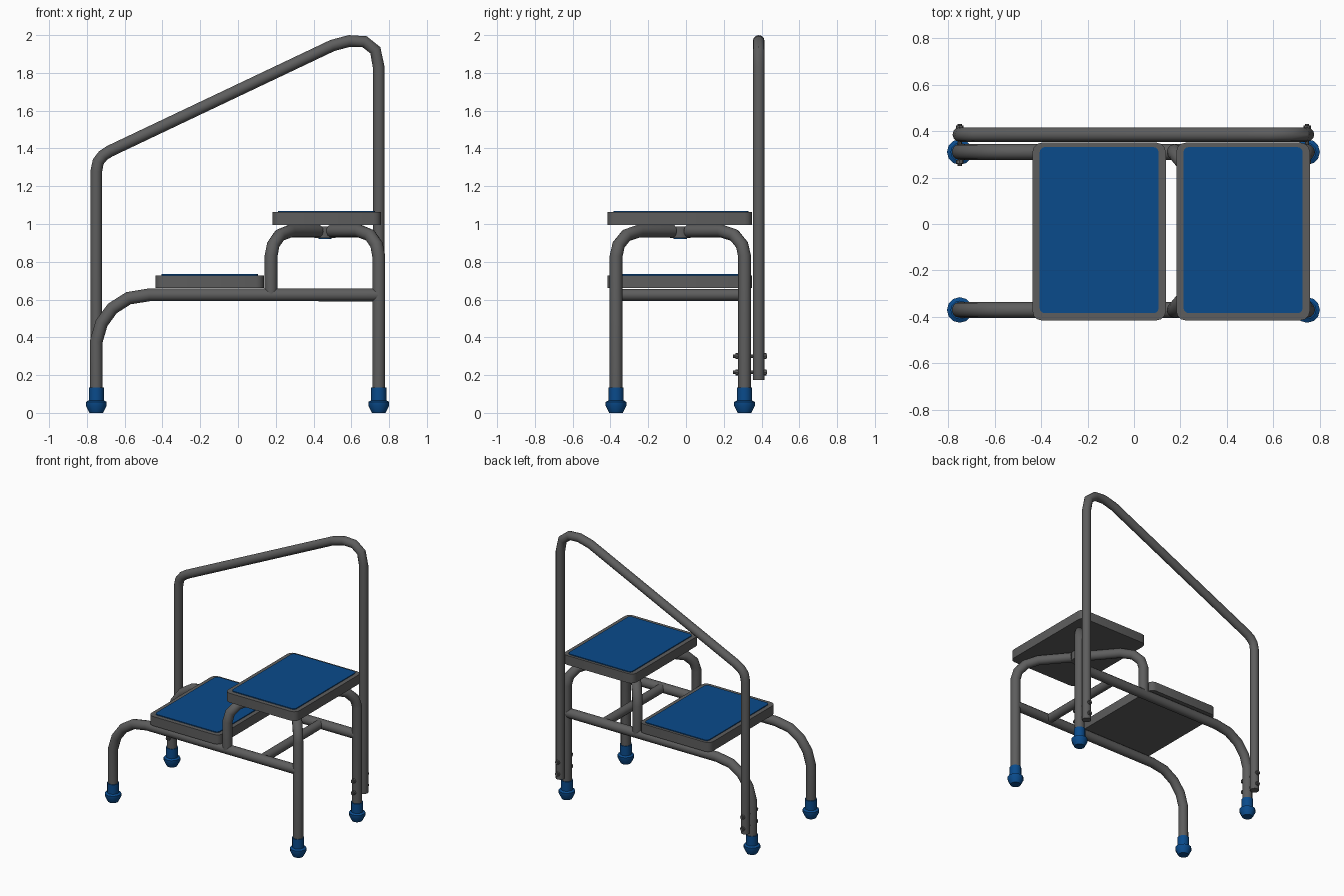
import bpy, bmesh, math
from mathutils import Vector, Matrix

cube = bpy.data.objects.get("Cube")
if cube:
    bpy.data.objects.remove(cube, do_unlink=True)


def material(name, rgb):
    m = bpy.data.materials.new(name)
    m.use_nodes = True
    m.diffuse_color = (*rgb, 1)
    m.node_tree.nodes["Principled BSDF"].inputs["Base Color"].default_value = (*rgb, 1)
    return m


GREY = material("grey_steel", (0.11, 0.11, 0.11))
BLUE = material("blue_rubber", (0.003, 0.07, 0.26))


def add_object(name, mesh, mat, smooth=True):
    mesh.materials.clear()
    mesh.materials.append(mat)
    obj = bpy.data.objects.new(name, mesh)
    bpy.context.collection.objects.link(obj)
    if smooth:
        bpy.ops.object.select_all(action='DESELECT')
        obj.select_set(True)
        bpy.context.view_layer.objects.active = obj
        bpy.ops.object.shade_smooth_by_angle(angle=math.radians(35))
    return obj


def from_bmesh(name, bm, mat, smooth=True):
    bmesh.ops.recalc_face_normals(bm, faces=bm.faces)
    mesh = bpy.data.meshes.new(name)
    bm.to_mesh(mesh)
    bm.free()
    return add_object(name, mesh, mat, smooth)


def tube(name, points, radius):
    """Round tube swept along a polyline."""
    curve = bpy.data.curves.new(name + "_path", 'CURVE')
    curve.dimensions = '3D'
    curve.bevel_depth = radius
    curve.bevel_resolution = 4
    curve.use_fill_caps = True
    spline = curve.splines.new('POLY')
    spline.points.add(len(points) - 1)
    for p, co in zip(spline.points, points):
        p.co = (*co, 1)
    path = bpy.data.objects.new(name + "_path", curve)
    mesh = bpy.data.meshes.new_from_object(path)
    bpy.data.objects.remove(path)
    bpy.data.curves.remove(curve)
    return add_object(name, mesh, GREY)


def cylinder(name, centre, radius, depth, mat, axis='Z', sides=12):
    bm = bmesh.new()
    bmesh.ops.create_cone(bm, cap_ends=True, segments=sides,
                          radius1=radius, radius2=radius, depth=depth)
    if axis == 'Y':
        bmesh.ops.rotate(bm, matrix=Matrix.Rotation(math.pi / 2, 3, 'X'), verts=bm.verts)
    bmesh.ops.translate(bm, vec=centre, verts=bm.verts)
    return from_bmesh(name, bm, mat)


def rounded_slab(name, x0, x1, y0, y1, z0, z1, corner, mat):
    """Flat slab with rounded vertical corners."""
    bm = bmesh.new()
    bmesh.ops.create_cube(bm, size=1)
    bmesh.ops.scale(bm, vec=(x1 - x0, y1 - y0, z1 - z0), verts=bm.verts)
    bmesh.ops.translate(bm, vec=((x0 + x1) / 2, (y0 + y1) / 2, (z0 + z1) / 2), verts=bm.verts)
    upright = [e for e in bm.edges if abs(e.verts[0].co.z - e.verts[1].co.z) > 1e-4]
    bmesh.ops.bevel(bm, geom=upright, offset=corner, segments=3, profile=0.5, affect='EDGES')
    return from_bmesh(name, bm, mat)


def foot(name, x, y):
    """Flared rubber tip, turned from a profile."""
    profile = [(0, 0), (.036, 0), (.055, .038), (.055, .058), (.04, .066), (.04, .135), (0, .135)]
    bm = bmesh.new()
    verts = [bm.verts.new((r, 0, z)) for r, z in profile]
    edges = [bm.edges.new(pair) for pair in zip(verts, verts[1:])]
    bmesh.ops.spin(bm, geom=verts + edges, cent=(0, 0, 0), axis=(0, 0, 1),
                   angle=math.tau, steps=12)
    bmesh.ops.remove_doubles(bm, verts=bm.verts, dist=1e-4)
    bmesh.ops.translate(bm, vec=(x, y, 0), verts=bm.verts)
    return from_bmesh(name, bm, BLUE)


X_LOW, X_HIGH, X_POST = -.75, .745, .175
Y_FRONT, Y_BACK, Y_RAIL = -.37, .31, .385
Z_FRAME, Z_ARCH, R = .625, .963, .034
SIDES = {"front": Y_FRONT, "back": Y_BACK}
hub = Vector(((X_POST + X_HIGH) / 2, (Y_FRONT + Y_BACK) / 2, Z_ARCH))

# Side frames, arch arms and feet
bend = [(X_LOW, .1), (X_LOW, .38), (-.722, .475), (-.665, .553),
        (-.58, .607), (-.47, Z_FRAME), (X_HIGH, Z_FRAME)]
arch = [(0, .83), (.02, .89), (.08, .94), (.18, Z_ARCH), (.44, Z_ARCH)]
for side, y in SIDES.items():
    tube(side + "_side_frame", [(x, y, z) for x, z in bend], R)
    for part, x, base in (("leg_arm", X_HIGH, .1), ("post_arm", X_POST, Z_FRAME)):
        run = 2 * (hub - Vector((x, y, Z_ARCH)))
        path = [(x, y, base)] + [(x + run.x * t, y + run.y * t, z) for t, z in arch]
        tube(side + "_" + part, path, R)
    foot(side + "_low_foot", X_LOW, y)
    foot(side + "_high_foot", X_HIGH, y)

# Hub where the arms meet
cylinder("arm_hub", (hub.x, hub.y, .957), .055, .062, GREY)
cylinder("hub_cap", (hub.x, hub.y, .924), .035, .008, BLUE)

# Cross bar under the upper step
tube("cross_bar", [(.45, Y_FRONT, Z_FRAME), (.45, Y_BACK, Z_FRAME)], .032)

# Steps with rubber mats
for name, x0, x1, z in (("lower", -.437, .137, .66), ("upper", .182, .757, .995)):
    rounded_slab(name + "_step_tray", x0, x1, -.415, .35, z, z + .068, .04, GREY)
    rounded_slab(name + "_step_mat", x0 + .031, x1 - .031, -.384, .331,
                 z + .06, z + .074, .022, BLUE)

# Handrail
rail = [(X_LOW, .175), (X_LOW, 1.28), (-.74, 1.33), (-.715, 1.362), (-.68, 1.385),
        (.5, 1.945), (.59, 1.969), (.67, 1.965), (.727, 1.92), (X_HIGH, 1.83), (X_HIGH, .175)]
tube("handrail", [(x, Y_RAIL, z) for x, z in rail], .031)

# Bolts clamping the handrail to the back legs
for end, x in (("low", X_LOW), ("high", X_HIGH)):
    for i, z in enumerate((.215, .3)):
        name = f"{end}_bolt_{i + 1}"
        cylinder(name, (x, .34, z), .009, .18, GREY, 'Y', 8)
        for part, y in (("_head", .418), ("_nut", .268)):
            cylinder(name + part, (x, y, z), .016, .014, GREY, 'Y', 8)
